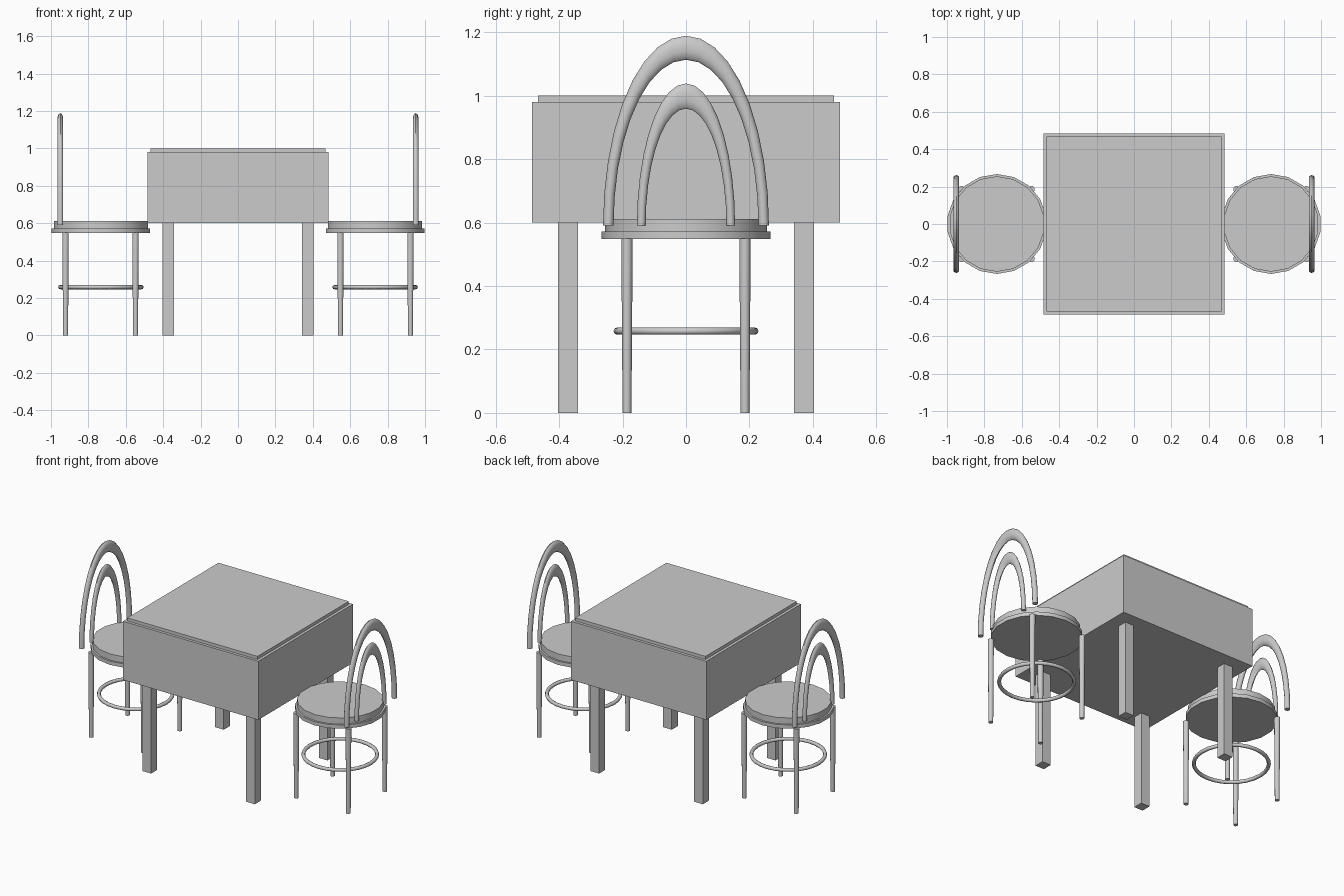
import bpy, bmesh, math
from mathutils import Matrix, Vector

if "Cube" in bpy.data.objects:
    bpy.data.objects.remove(bpy.data.objects["Cube"])

grey = bpy.data.materials.new("light grey")
grey.diffuse_color = (0.6, 0.6, 0.6, 1)
grey.use_nodes = True
grey.node_tree.nodes["Principled BSDF"].inputs["Base Color"].default_value = grey.diffuse_color


def finish(bm, name, smooth=False):
    bmesh.ops.recalc_face_normals(bm, faces=bm.faces)
    me = bpy.data.meshes.new(name)
    bm.to_mesh(me)
    bm.free()
    me.materials.append(grey)
    if smooth:
        for p in me.polygons:
            p.use_smooth = True
        me.set_sharp_from_angle(angle=math.radians(50))
    ob = bpy.data.objects.new(name, me)
    bpy.context.collection.objects.link(ob)
    return ob


def box(name, x, y, half, z0, z1):
    bm = bmesh.new()
    m = Matrix.Translation((x, y, (z0 + z1) / 2)) @ Matrix.Diagonal((2 * half, 2 * half, z1 - z0, 1))
    bmesh.ops.create_cube(bm, size=1, matrix=m)
    return finish(bm, name)


def cylinder(name, x, y, r0, r1, z0, z1, sides):
    bm = bmesh.new()
    bmesh.ops.create_cone(bm, cap_ends=True, segments=sides, radius1=r0, radius2=r1,
                          depth=z1 - z0, matrix=Matrix.Translation((x, y, (z0 + z1) / 2)))
    return finish(bm, name, True)


def torus(name, major, minor, steps, sides, matrix, half=False):
    """Ring in the local XY plane; half=True gives a capped arch over +Y."""
    bm = bmesh.new()
    sweep = math.pi if half else 2 * math.pi
    rings = []
    for i in range(steps + 1 if half else steps):
        a = sweep * i / steps
        ring = []
        for j in range(sides):
            b = 2 * math.pi * j / sides
            r = major + minor * math.cos(b)
            ring.append(bm.verts.new(matrix @ Vector((r * math.cos(a), r * math.sin(a), minor * math.sin(b)))))
        rings.append(ring)
    for i in range(steps):
        p, q = rings[i], rings[(i + 1) % len(rings)]
        for j in range(sides):
            k = (j + 1) % sides
            bm.faces.new((p[j], q[j], q[k], p[k]))
    if half:
        bm.faces.new(rings[0])
        bm.faces.new(rings[-1])
    return finish(bm, name, True)


# Table: deep body, thin top plate, four square legs
box("table_body", 0, 0, 0.485, 0.60, 0.98)
box("table_top", 0, 0, 0.467, 0.98, 1.0)
for sx in (-1, 1):
    for sy in (-1, 1):
        box("table_leg", sx * 0.372, sy * 0.372, 0.031, 0, 0.60)

# Two chairs facing the table
for s, side in ((-1, "left"), (1, "right")):
    cx = s * 0.733
    cylinder(side + "_seat_rim", cx, 0, 0.267, 0.267, 0.548, 0.572, 18)
    cylinder(side + "_seat", cx, 0, 0.255, 0.255, 0.572, 0.612, 18)
    for lx in (-1, 1):
        for ly in (-1, 1):
            cylinder(side + "_chair_leg", s * 0.735 + lx * 0.187, ly * 0.186, 0.014, 0.018, 0, 0.55, 10)
    torus(side + "_foot_ring", 0.217, 0.0115, 28, 8, Matrix.Translation((cx, 0, 0.258)))
    # Backrest arches: half rings stood upright and stretched in height
    stand = Matrix(((0, 0, 1, 0), (1, 0, 0, 0), (0, 1, 0, 0), (0, 0, 0, 1)))
    for part, major, minor, stretch in (("outer", 0.245, 0.0165, 2.29), ("inner", 0.141, 0.0137, 2.9)):
        m = Matrix.Translation((s * 0.95, 0, 0.59)) @ Matrix.Diagonal((1, 1, stretch, 1)) @ stand
        torus(side + "_" + part + "_back_arch", major, minor, 18, 10, m, half=True)
